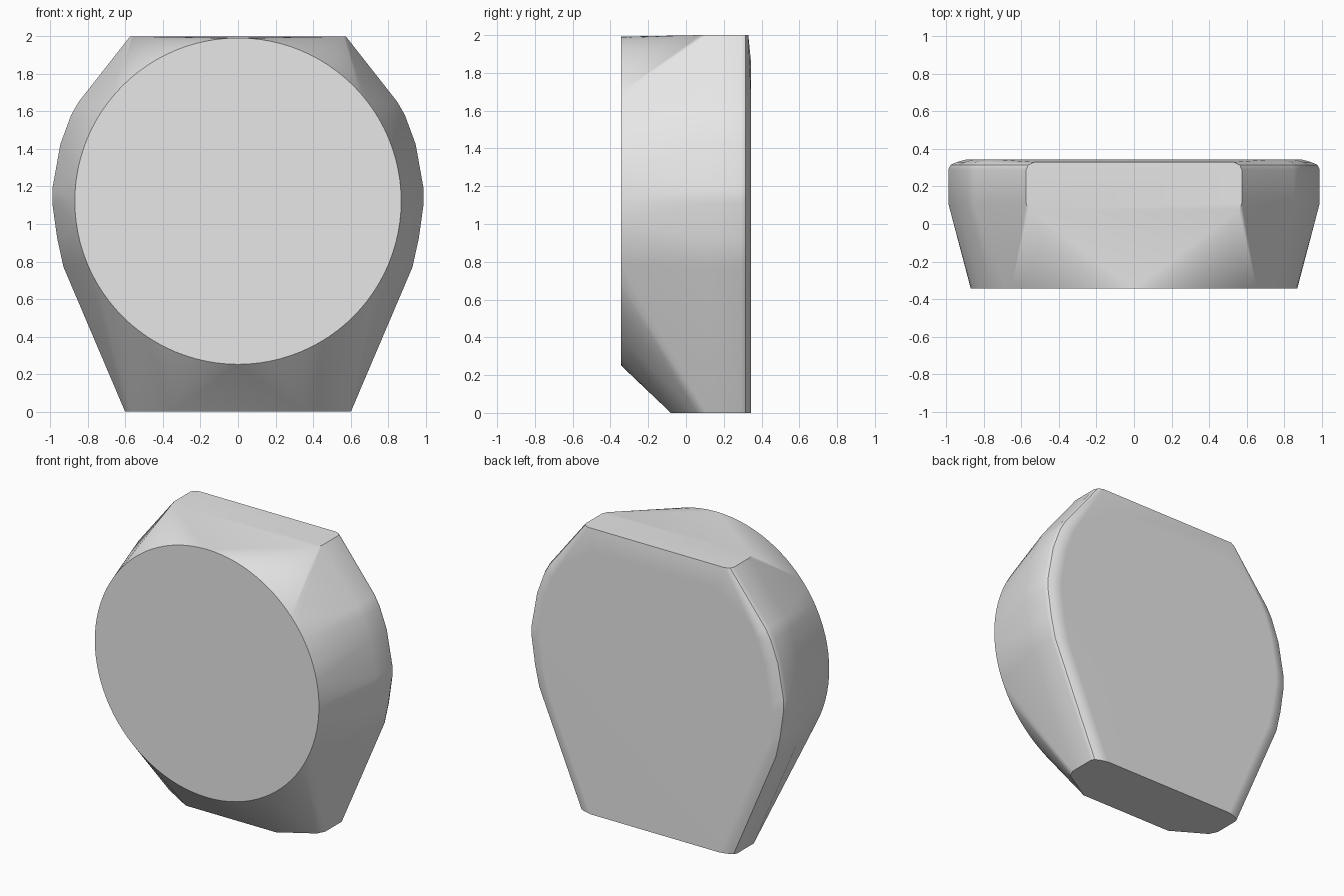
import bpy
import bmesh
from math import sin, cos, pi, radians

cube = bpy.data.objects.get("Cube")
if cube:
    bpy.data.objects.remove(cube, do_unlink=True)

# Single plain grey
grey = bpy.data.materials.new("plain grey")
grey.use_nodes = True
colour = (0.8, 0.8, 0.8, 1)
grey.diffuse_color = colour
grey.node_tree.nodes["Principled BSDF"].inputs["Base Color"].default_value = colour

# Half outline of the body (x, z), top to bottom
OUTLINE = [(0.575, 2), (0.85, 1.65), (0.89, 1.58), (0.947, 1.425), (0.99, 1.185),
           (0.99, 1.11), (0.963, 0.92), (0.93, 0.77), (0.602, 0)]
# Depth and sideways inset of each ring, rounding off the back edge
RINGS = [(0.11, 0), (0.29, 0), (0.315, 0.012), (0.33, 0.045)]
BACK = 0.345
DISC_RADIUS, DISC_HEIGHT, DISC_SEGMENTS = 0.87, 1.122, 96

bm = bmesh.new()


def mirrored(x, y, z):
    for side in (-1, 1):
        bm.verts.new((side * x, y, z))


# Body rings
for y, inset in RINGS:
    for x, z in OUTLINE:
        mirrored(x - inset, y, z)

# Slightly domed back panel
for x, z in OUTLINE:
    mirrored(x - 0.1, BACK, min(z, 1.85))

# Softened front corners of the top and bottom facets
mirrored(0.56, 0.075, 2)
mirrored(0.575, 0.055, 0)
mirrored(0.35, -0.08, 0)

# Round front disc
for i in range(DISC_SEGMENTS):
    a = 2 * pi * i / DISC_SEGMENTS
    bm.verts.new((DISC_RADIUS * cos(a), -BACK, DISC_HEIGHT + DISC_RADIUS * sin(a)))

# Wrap the sections in one skin and merge flat areas
hull = bmesh.ops.convex_hull(bm, input=bm.verts[:])
loose = [v for v in bm.verts if not v.link_faces]
bmesh.ops.delete(bm, geom=loose, context='VERTS')
bmesh.ops.dissolve_limit(bm, angle_limit=radians(0.3), verts=bm.verts[:], edges=bm.edges[:])
bmesh.ops.recalc_face_normals(bm, faces=bm.faces[:])

mesh = bpy.data.meshes.new("rounded_block")
bm.to_mesh(mesh)
bm.free()
mesh.materials.append(grey)
body = bpy.data.objects.new("rounded_block", mesh)
bpy.context.collection.objects.link(body)

# Smooth sides with sharp disc and facet edges
bpy.ops.object.select_all(action='DESELECT')
body.select_set(True)
bpy.context.view_layer.objects.active = body
bpy.ops.object.shade_smooth_by_angle(angle=radians(32))
weighted = body.modifiers.new("flat panel shading", 'WEIGHTED_NORMAL')
weighted.keep_sharp = True
